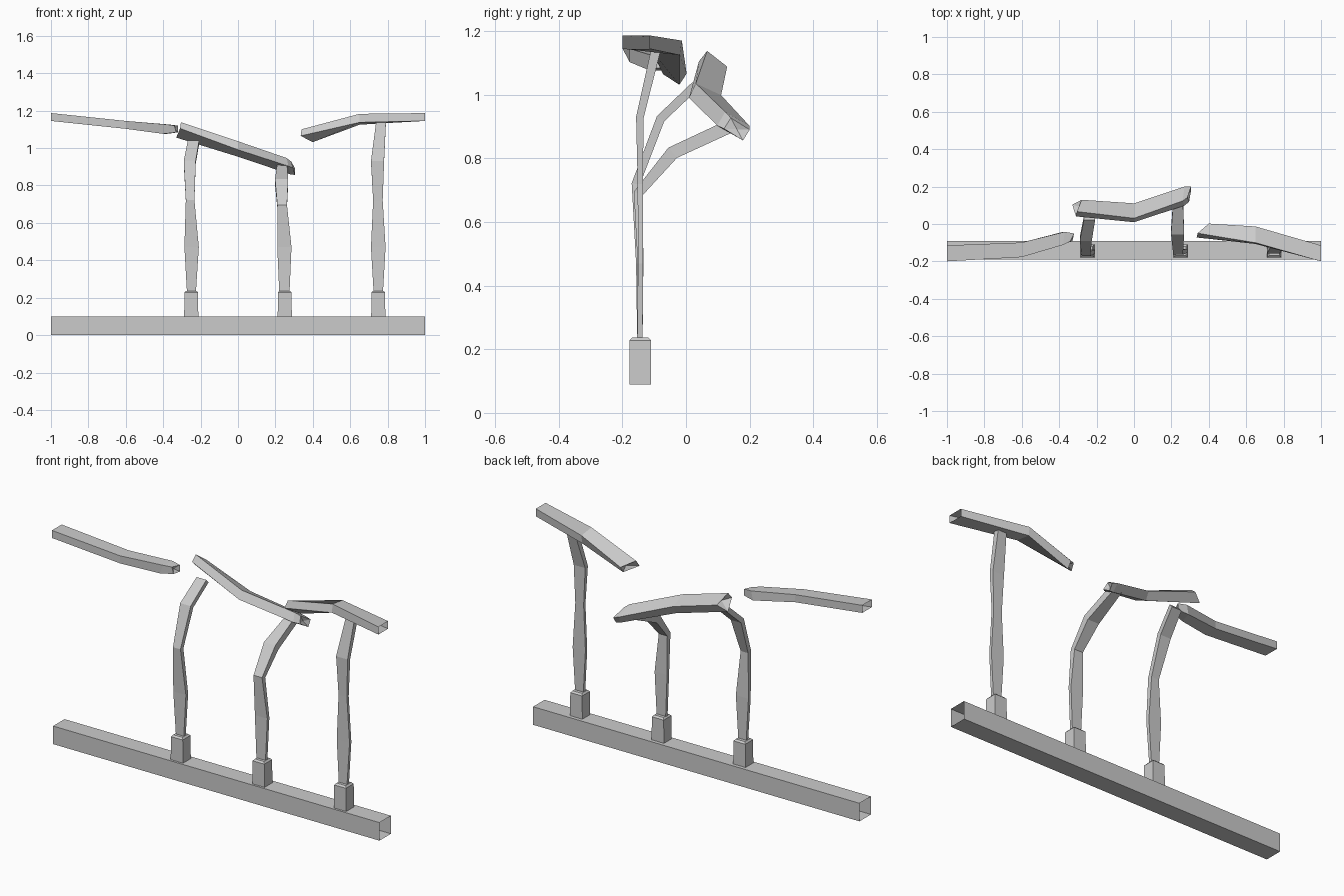
import bpy, bmesh
from math import sin, cos, radians


def loft(name, rings, cap_start=False, cap_end=False):
    """Skin a list of four-cornered rings; a cap is a fan to a point shifted along x."""
    bm = bmesh.new()
    loops = [[bm.verts.new(p) for p in r] for r in rings]
    for a, b in zip(loops, loops[1:]):
        for i in range(4):
            j = (i + 1) % 4
            bm.faces.new((a[i], a[j], b[j], b[i]))
    for loop, cap in ((loops[0], cap_start), (loops[-1], cap_end)):
        if cap is True:
            bm.faces.new(loop)
        elif cap:
            mid = sum((v.co for v in loop), loop[0].co * 0) / 4
            mid.x += cap
            tip = bm.verts.new(mid)
            for i in range(4):
                bm.faces.new((loop[i], loop[(i + 1) % 4], tip))
    bmesh.ops.recalc_face_normals(bm, faces=bm.faces)
    mesh = bpy.data.meshes.new(name)
    bm.to_mesh(mesh)
    bm.free()
    obj = bpy.data.objects.new(name, mesh)
    bpy.context.collection.objects.link(obj)
    return obj


def rail_ring(x, y, z, w, h, roll=0, dx=(0, 0, 0, 0)):
    """Rolled rectangle across x: front bottom, front top, back top, back bottom."""
    c, s = cos(radians(roll)), sin(radians(roll))
    pts = ((-w / 2, -h / 2), (-w / 2, h / 2), (w / 2, h / 2), (w / 2, -h / 2))
    return [(x + d, y + u * c - v * s, z + u * s + v * c) for (u, v), d in zip(pts, dx)]


def post_ring(x, y, z, w, t, lean=0):
    """Flat rectangle across the post, leaning back by an angle."""
    c, s = cos(radians(lean)), sin(radians(lean))
    return [(x + a * w / 2, y + b * t / 2 * c, z - b * t / 2 * s)
            for a, b in ((-1, -1), (1, -1), (1, 1), (-1, 1))]


# Hollow ground beam, open at both ends
loft("base_beam", [rail_ring(x, -0.14, 0.05, 0.10, 0.10) for x in (-1, 1)])

# Feet with a small chamfer on top
for i, x in enumerate((-0.25, 0.25, 0.75)):
    loft(f"foot_{i + 1}", [post_ring(x, -0.144, 0.09, 0.076, 0.068),
                           post_ring(x, -0.144, 0.228, 0.072, 0.068),
                           post_ring(x, -0.144, 0.237, 0.056, 0.05)], False, True)

# Bent posts: x, y, z, width, thickness, lean
posts = {
    "left_post": [(-0.249, -0.145, 0.23, 0.048, 0.017, 0),
                  (-0.248, -0.147, 0.47, 0.077, 0.020, 0),
                  (-0.256, -0.158, 0.72, 0.046, 0.026, 10),
                  (-0.258, -0.080, 0.925, 0.064, 0.028, 35),
                  (-0.238, 0.030, 1.03, 0.060, 0.028, 48)],
    "middle_post": [(0.248, -0.145, 0.23, 0.055, 0.017, 0),
                    (0.248, -0.143, 0.47, 0.076, 0.018, 0),
                    (0.236, -0.150, 0.69, 0.052, 0.030, 20),
                    (0.233, -0.042, 0.818, 0.070, 0.042, 50),
                    (0.236, 0.150, 0.907, 0.050, 0.042, 65)],
    "right_post": [(0.75, -0.145, 0.23, 0.050, 0.017, 0),
                   (0.75, -0.143, 0.47, 0.078, 0.016, 0),
                   (0.748, -0.144, 0.72, 0.051, 0.016, 0),
                   (0.746, -0.145, 0.93, 0.070, 0.024, 8),
                   (0.765, -0.095, 1.14, 0.052, 0.030, 15)],
}
for name, rows in posts.items():
    loft(name, [post_ring(*r) for r in rows], True, True)

# Left rail piece, with a blunt broken tip
loft("left_rail", [
    rail_ring(-1, -0.157, 1.166, 0.085, 0.042),
    rail_ring(-0.6, -0.138, 1.124, 0.078, 0.042),
    rail_ring(-0.38, -0.077, 1.101, 0.070, 0.050, 0, (-0.02, 0, 0.01, 0)),
    rail_ring(-0.33, -0.072, 1.102, 0.042, 0.036, 0, (0, -0.01, 0.01, 0.01)),
], False, -0.012)

# Middle rail piece, rolled over and snapped at both ends
loft("middle_rail", [
    rail_ring(-0.30, 0.085, 1.097, 0.080, 0.042, -38, (-0.01, -0.005, 0.02, -0.03)),
    rail_ring(0.0, 0.060, 0.995, 0.088, 0.050, -25),
    rail_ring(0.27, 0.149, 0.903, 0.088, 0.050, -30, (0, -0.01, 0, 0.01)),
    rail_ring(0.295, 0.160, 0.892, 0.070, 0.040, -32, (0, -0.01, 0.01, 0.01)),
], 0.03, -0.012)

# Right rail piece, with a jagged broken end
loft("right_rail", [
    rail_ring(0.37, -0.035, 1.066, 0.061, 0.042, -33, (-0.035, -0.03, 0.03, 0.03)),
    rail_ring(0.65, -0.060, 1.154, 0.088, 0.046, -8),
    rail_ring(1, -0.157, 1.166, 0.085, 0.042),
], 0.025, False)
